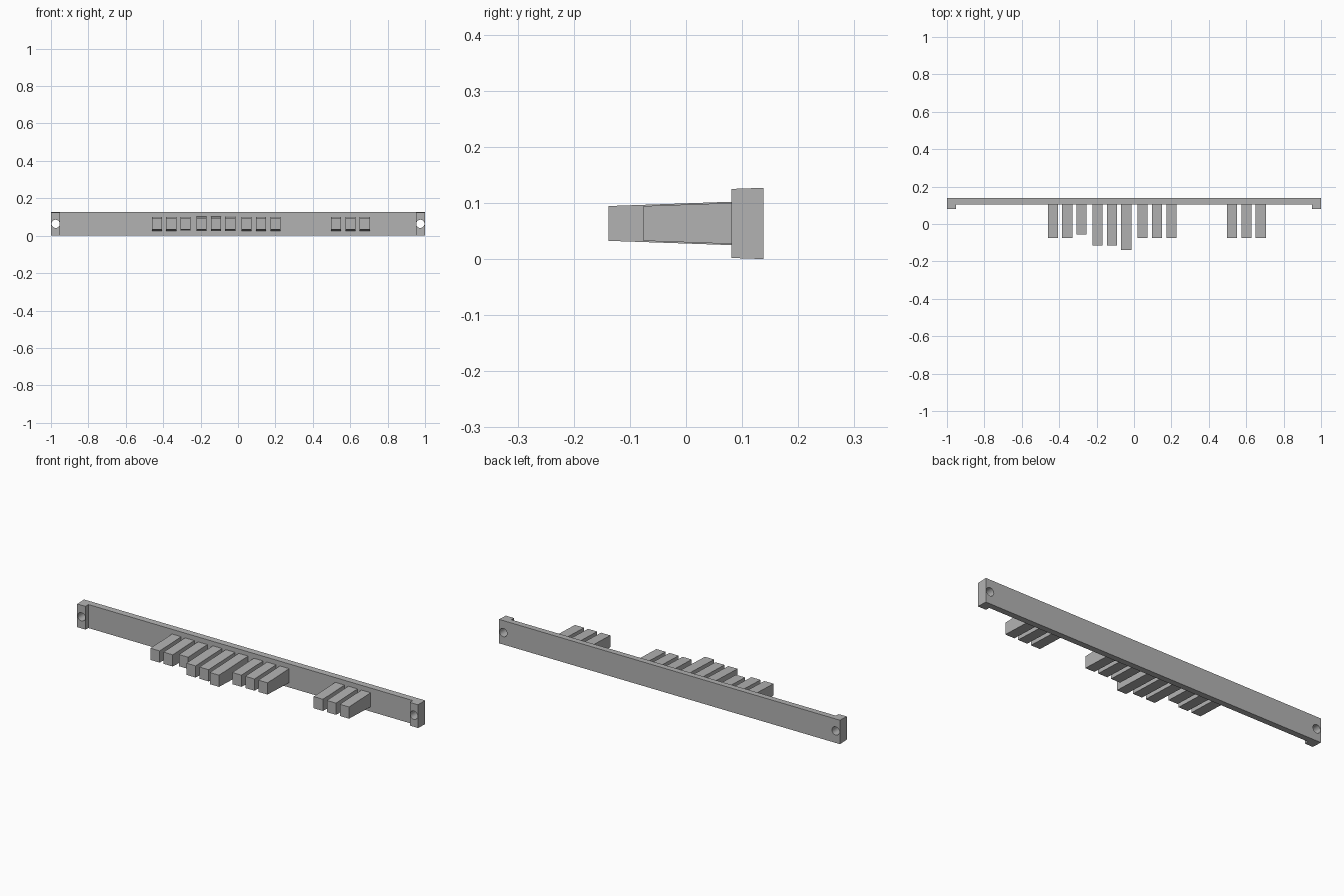
import bpy
import bmesh
import math

MID_Z = 0.0635
DRAFT = math.tan(math.radians(2))   # moulding taper of the upper and lower faces
PLATE_FRONT, BACK = 0.105, 0.138

if "Cube" in bpy.data.objects:
    bpy.data.objects.remove(bpy.data.objects["Cube"])

grey = bpy.data.materials.new("plain grey")
grey.use_nodes = True
grey.diffuse_color = (0.45, 0.45, 0.45, 1)
grey.node_tree.nodes["Principled BSDF"].inputs["Base Color"].default_value = grey.diffuse_color


def drafted_prism(name, plan, y_ref, half_ref):
    """Raise a plan outline about MID_Z, its half height growing towards +y."""
    bm = bmesh.new()
    rings = []
    for side in (-1, 1):
        rings.append([bm.verts.new((x, y, MID_Z + side * (half_ref + (y - y_ref) * DRAFT)))
                      for x, y in plan])
    low, high = rings
    bm.faces.new(low[::-1])
    bm.faces.new(high)
    for i in range(len(plan)):
        j = (i + 1) % len(plan)
        bm.faces.new((low[i], low[j], high[j], high[i]))
    bmesh.ops.recalc_face_normals(bm, faces=bm.faces)
    mesh = bpy.data.meshes.new(name)
    bm.to_mesh(mesh)
    bm.free()
    mesh.materials.append(grey)
    obj = bpy.data.objects.new(name, mesh)
    bpy.context.collection.objects.link(obj)
    return obj


# Long backing bar with a forward lug at each end
lug_front, lug_inner = 0.081, 0.952
half_plan = [(lug_inner, PLATE_FRONT), (lug_inner, lug_front), (1, lug_front), (1, BACK)]
plan = half_plan + [(-x, y) for x, y in reversed(half_plan)]
bar = drafted_prism("backing_bar", plan, BACK, MID_Z)

# Round screw holes through the lugs
for side in (-1, 1):
    bpy.ops.mesh.primitive_cylinder_add(vertices=24, radius=0.022, depth=0.3,
                                        location=(side * 0.975, 0.11, MID_Z),
                                        rotation=(math.pi / 2, 0, 0))
    cutter = bpy.context.object
    cutter.name = "hole_cutter"
    cutter.hide_render = True
    cutter.data.materials.append(grey)
    cut = bar.modifiers.new("screw_hole", 'BOOLEAN')
    cut.operation = 'DIFFERENCE'
    cut.solver = 'EXACT'
    cut.object = cutter
    bpy.context.view_layer.objects.active = bar
    bpy.ops.object.modifier_apply(modifier=cut.name)
    bpy.data.objects.remove(cutter)

bpy.ops.object.select_all(action='DESELECT')
bar.select_set(True)
bpy.context.view_layer.objects.active = bar
bpy.ops.object.shade_smooth_by_angle(angle=math.radians(30))

# Groups of three push fingers: middle position and the tip of each finger
groups = [
    ("first", -0.357, (-0.076, -0.076, -0.056)),
    ("second", -0.118, (-0.116, -0.116, -0.138)),
    ("third", 0.123, (-0.076, -0.076, -0.076)),
    ("fourth", 0.601, (-0.076, -0.076, -0.076)),
]
PITCH, HALF_WIDTH = 0.0765, 0.027
for label, middle, tips in groups:
    for i, tip in enumerate(tips):
        x = middle + (i - 1) * PITCH
        a, b = x - HALF_WIDTH, x + HALF_WIDTH
        outline = [(a, tip), (b, tip), (b, PLATE_FRONT + 0.005), (a, PLATE_FRONT + 0.005)]
        drafted_prism(f"{label}_group_finger_{i + 1}", outline, tip, 0.031)
